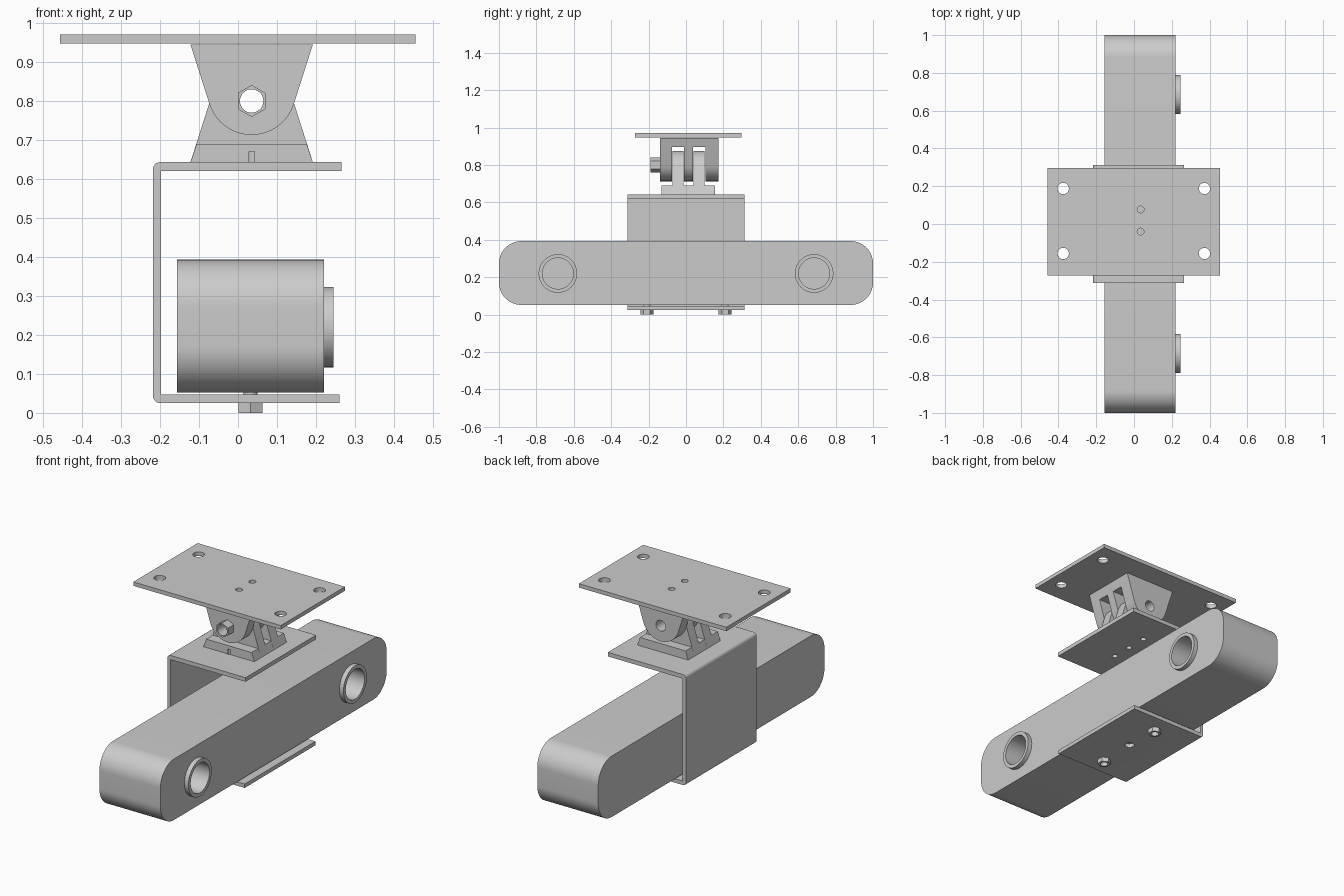
import bpy, bmesh, math

if "Cube" in bpy.data.objects:
    bpy.data.objects.remove(bpy.data.objects["Cube"])


def prism(name, profile, axis, lo, hi):
    """Extrude a closed 2D profile along an axis."""
    place = {'X': lambda a, b, h: (h, a, b),
             'Y': lambda a, b, h: (a, h, b),
             'Z': lambda a, b, h: (a, b, h)}[axis]
    bm = bmesh.new()
    rings = [[bm.verts.new(place(a, b, h)) for a, b in profile] for h in (lo, hi)]
    bm.faces.new(rings[0])
    bm.faces.new(rings[1])
    n = len(profile)
    for i in range(n):
        j = (i + 1) % n
        bm.faces.new((rings[0][i], rings[0][j], rings[1][j], rings[1][i]))
    bmesh.ops.recalc_face_normals(bm, faces=bm.faces)
    mesh = bpy.data.meshes.new(name)
    bm.to_mesh(mesh)
    bm.free()
    obj = bpy.data.objects.new(name, mesh)
    bpy.context.collection.objects.link(obj)
    return obj


def arc(cx, cy, r, start, end, n):
    return [(cx + r * math.cos(math.radians(start + (end - start) * i / n)),
             cy + r * math.sin(math.radians(start + (end - start) * i / n)))
            for i in range(n + 1)]


def circle(cx, cy, r, n=32, start=0):
    return arc(cx, cy, r, start, start + 360, n)[:-1]


def rect(a0, a1, b0, b1):
    return [(a0, b0), (a1, b0), (a1, b1), (a0, b1)]


def cut(obj, *cutters):
    """Subtract each cutter prism given as (profile, axis, lo, hi)."""
    bpy.context.view_layer.objects.active = obj
    for args in cutters:
        cutter = prism("cutter", *args)
        cutter.hide_render = True
        mod = obj.modifiers.new("cut", 'BOOLEAN')
        mod.operation = 'DIFFERENCE'
        mod.solver = 'EXACT'
        mod.object = cutter
        bpy.ops.object.modifier_apply(modifier=mod.name)
        bpy.data.objects.remove(cutter)
    return obj


CX = 0.035                 # x of the hinge axis
PIN = circle(CX, 0.80, 0.03)
SLOTS = [(-0.072, -0.013), (0.041, 0.10)]
SCREW_Y = (0.077, -0.04)

# Ceiling plate with four corner holes and two screw holes
plate = prism("mounting_plate", rect(-0.457, 0.455, -0.272, 0.296), 'Z', 0.948, 0.97)
cut(plate,
    *[(circle(x, y, 0.03), 'Z', 0.9, 1.0) for x in (-0.375, 0.373) for y in (-0.156, 0.188)],
    *[(circle(CX, y, 0.018, 20), 'Z', 0.9, 1.0) for y in SCREW_Y])

# Upper hinge: tapered block with a round end, slotted into three ears
ear = [(0.192, 0.945), (-0.122, 0.945)] + arc(CX, 0.8265, 0.1135, 198.8, 341.2, 32)
upper = prism("upper_hinge", ear, 'Y', -0.14, 0.173)
cut(upper,
    *[(rect(y0 - 0.003, y1 + 0.003, 0.6, 0.896), 'X', -0.4, 0.4) for y0, y1 in SLOTS],
    (PIN, 'Y', -0.3, 0.3),
    *[(circle(CX, y, 0.018, 20), 'Z', 0.87, 1.0) for y in SCREW_Y])

# Lower hinge: base block and two mirrored prongs
base = prism("lower_hinge_base", [(-0.122, 0.643), (0.192, 0.643), (0.176, 0.69), (-0.106, 0.69)],
             'Y', -0.13, 0.155)
prong = [(x, 1.588 - z) for x, z in ear]
for y0, y1 in SLOTS:
    cut(prism("hinge_prong", prong, 'Y', y0, y1), (PIN, 'Y', -0.3, 0.3))

# Hinge nut
nut = prism("hinge_nut", circle(CX, 0.80, 0.041, 6, 30), 'Y', -0.19, -0.14)
cut(nut, (PIN, 'Y', -0.3, 0.0))

# C-shaped bracket with bent corners
bracket_profile = ([(0.265, 0.643)] + arc(-0.200, 0.625, 0.018, 90, 180, 6)
                   + arc(-0.200, 0.043, 0.018, 180, 270, 6)
                   + [(0.26, 0.025), (0.26, 0.047), (-0.198, 0.047),
                      (-0.198, 0.62), (0.265, 0.62)])
bracket = prism("bracket", bracket_profile, 'Y', -0.312, 0.312)
base_holes = [(circle(CX, y, 0.015, 20), 'Z', 0.6, 0.67) for y in (-0.117, 0, 0.117)]
cut(bracket, *base_holes, (circle(0.032, 0, 0.025), 'Z', 0, 0.06))
cut(base, *base_holes)

# Long camera body with rounded ends
R = 0.12
Y, Z0, Z1 = 1.0, 0.052, 0.393
body_profile = (arc(Y - R, Z1 - R, R, 0, 90, 16) + arc(-Y + R, Z1 - R, R, 90, 180, 16)
                + arc(-Y + R, Z0 + R, R, 180, 270, 16) + arc(Y - R, Z0 + R, R, 270, 360, 16))
body = prism("body", body_profile, 'X', -0.157, 0.22)
cut(body, *[(circle(y, 0.22, 0.083, 48), 'X', 0.12, 0.3) for y in (-0.685, 0.685)])

# Lens rings
for y in (-0.685, 0.685):
    ring = prism("lens_ring", circle(y, 0.22, 0.103, 48), 'X', 0.22, 0.245)
    cut(ring, (circle(y, 0.22, 0.083, 48), 'X', 0.1, 0.3))

# Fixing bolts under the bracket, with hollow heads
for y in (-0.209, 0.209):
    head = prism("bolt_head", circle(0.032, y, 0.035, 6, 30), 'Z', 0.0, 0.025)
    cut(head, (circle(0.032, y, 0.02, 24), 'Z', -0.1, 0.1))
    prism("bolt_shank", circle(0.032, y, 0.018, 24), 'Z', 0.024, 0.053)

# Smooth curved walls, keep edges crisp
bpy.ops.object.select_all(action='SELECT')
bpy.context.view_layer.objects.active = body
bpy.ops.object.shade_smooth_by_angle(angle=math.radians(30))
